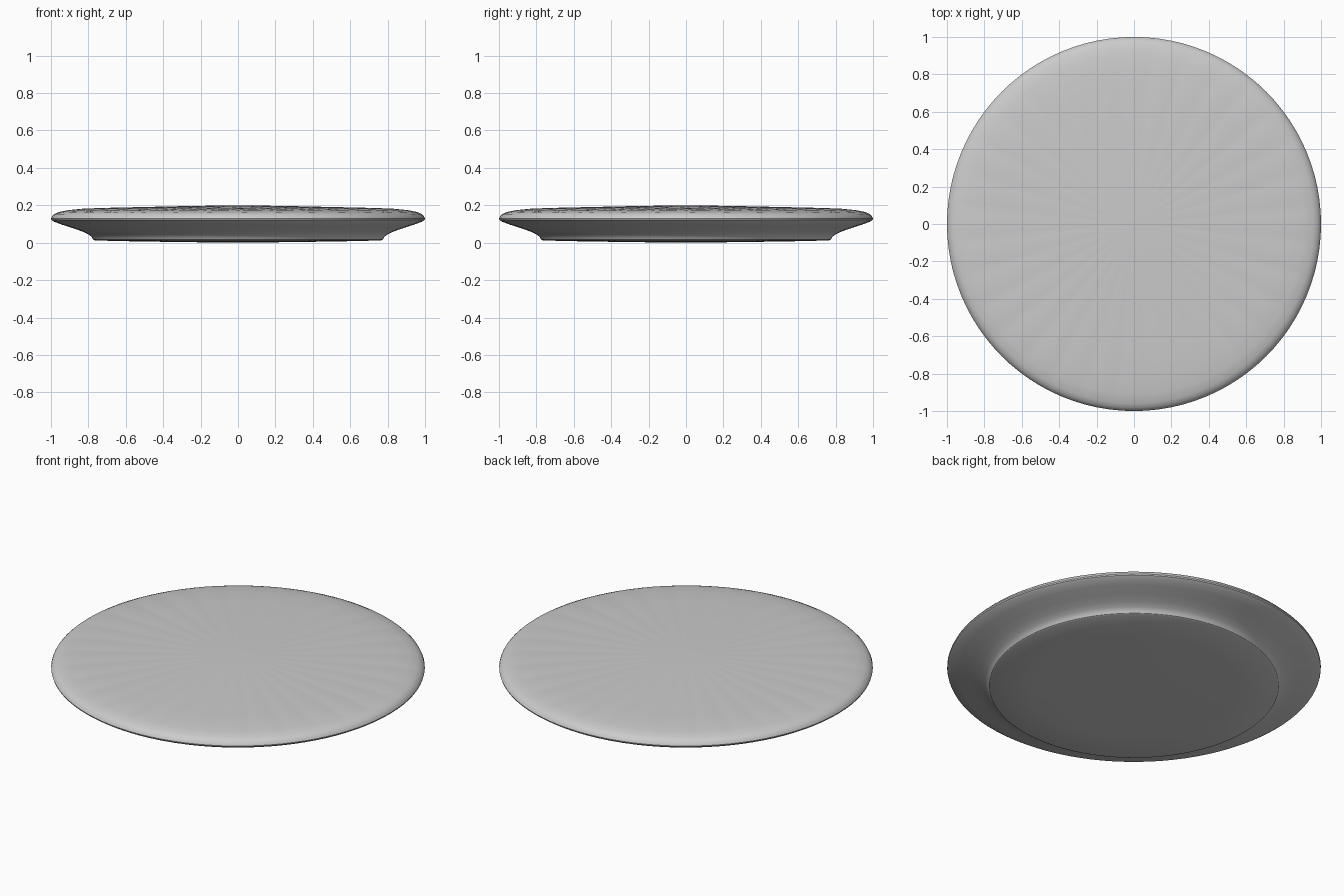
import bpy, bmesh, math

if "Cube" in bpy.data.objects:
    bpy.data.objects.remove(bpy.data.objects["Cube"])

SEGMENTS = 96
FLUTES = 32

# Revolved profile: radius, height, ripple amount (bottom centre to top centre)
profile = [
    (0.27, 0.003, 0), (0.55, 0.007, 0), (0.765, 0.012, 0), (0.775, 0.017, 0),
    (0.782, 0.030, 0), (0.797, 0.043, 0), (0.83, 0.059, 0), (0.88, 0.077, 0),
    (0.94, 0.096, 0), (0.985, 0.113, 0), (0.998, 0.122, 0), (1.0, 0.129, 0),
    (0.995, 0.140, 0), (0.982, 0.153, 0), (0.96, 0.163, 0.001),
    (0.91, 0.172, 0.002), (0.83, 0.179, 0.003), (0.72, 0.184, 0.002),
    (0.50, 0.190, 0.001), (0.25, 0.196, 0.0005),
]


def make_ring(bm, radius, height, ripple):
    ring = []
    for i in range(SEGMENTS):
        a = 2 * math.pi * i / SEGMENTS
        z = height + ripple * math.cos(FLUTES * a)
        ring.append(bm.verts.new((radius * math.cos(a), radius * math.sin(a), z)))
    return ring


bm = bmesh.new()
rings = [make_ring(bm, *p) for p in profile]

# Base, flared underside, rounded rim and faintly fluted top
for low, high in zip(rings, rings[1:]):
    for i in range(SEGMENTS):
        j = (i + 1) % SEGMENTS
        bm.faces.new((low[i], low[j], high[j], high[i]))

# Shallow domed caps at the bottom and top
for ring, z in ((rings[0], 0.0), (rings[-1], 0.2)):
    centre = bm.verts.new((0, 0, z))
    for i in range(SEGMENTS):
        bm.faces.new((ring[i], ring[(i + 1) % SEGMENTS], centre))

bmesh.ops.recalc_face_normals(bm, faces=bm.faces)
mesh = bpy.data.meshes.new("domed_disc")
bm.to_mesh(mesh)
bm.free()
disc = bpy.data.objects.new("domed_disc", mesh)
bpy.context.collection.objects.link(disc)

# Smooth surface with a crisp foot edge
bpy.context.view_layer.objects.active = disc
disc.select_set(True)
bpy.ops.object.shade_smooth_by_angle(angle=math.radians(35))
